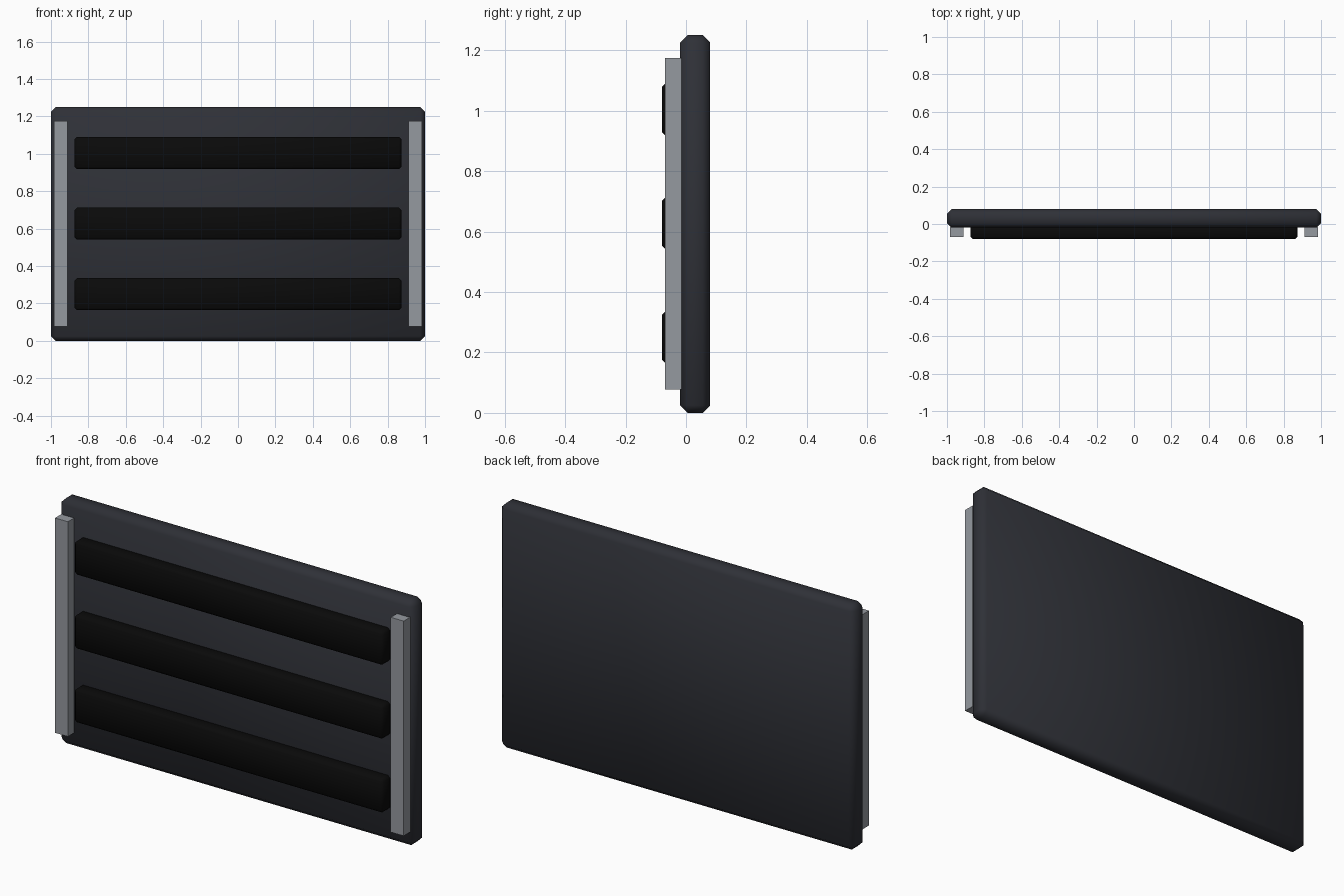
import bpy
from math import radians

if "Cube" in bpy.data.objects:
    bpy.data.objects.remove(bpy.data.objects["Cube"])


def material(name, color):
    m = bpy.data.materials.new(name)
    m.diffuse_color = (*color, 1)
    m.use_nodes = True
    m.node_tree.nodes["Principled BSDF"].inputs["Base Color"].default_value = m.diffuse_color
    return m


def box(name, x, y, z, mat, bevel=0.0):
    """Box from (min, max) ranges, optionally with chamfered edges."""
    bpy.ops.mesh.primitive_cube_add(size=1, location=[sum(r) / 2 for r in (x, y, z)])
    ob = bpy.context.object
    ob.name = name
    ob.scale = [r[1] - r[0] for r in (x, y, z)]
    bpy.ops.object.transform_apply(location=False, rotation=False, scale=True)
    ob.data.materials.append(mat)
    if bevel:
        mod = ob.modifiers.new("chamfer", 'BEVEL')
        mod.width = bevel
        mod.segments = 1
        bpy.ops.object.modifier_apply(modifier=mod.name)
        bpy.ops.object.shade_smooth_by_angle(angle=radians(50))
    return ob


dark = material("dark_panel", (0.028, 0.03, 0.038))
black = material("black_slat", (0.003, 0.003, 0.003))
metal = material("grey_metal", (0.3, 0.32, 0.35))

# Main panel
box("panel", (-1, 1), (-0.02, 0.08), (0, 1.25), dark, 0.025)

# Horizontal slats
for i, z in enumerate((0.25, 0.627, 1.004)):
    box(f"slat_{i + 1}", (-0.873, 0.873), (-0.08, 0.0), (z - 0.086, z + 0.086), black, 0.012)

# Side rails
for side, s in (("left", -1), ("right", 1)):
    box(f"rail_{side}", tuple(sorted((s * 0.912, s * 0.985))), (-0.07, -0.015), (0.078, 1.175), metal)
